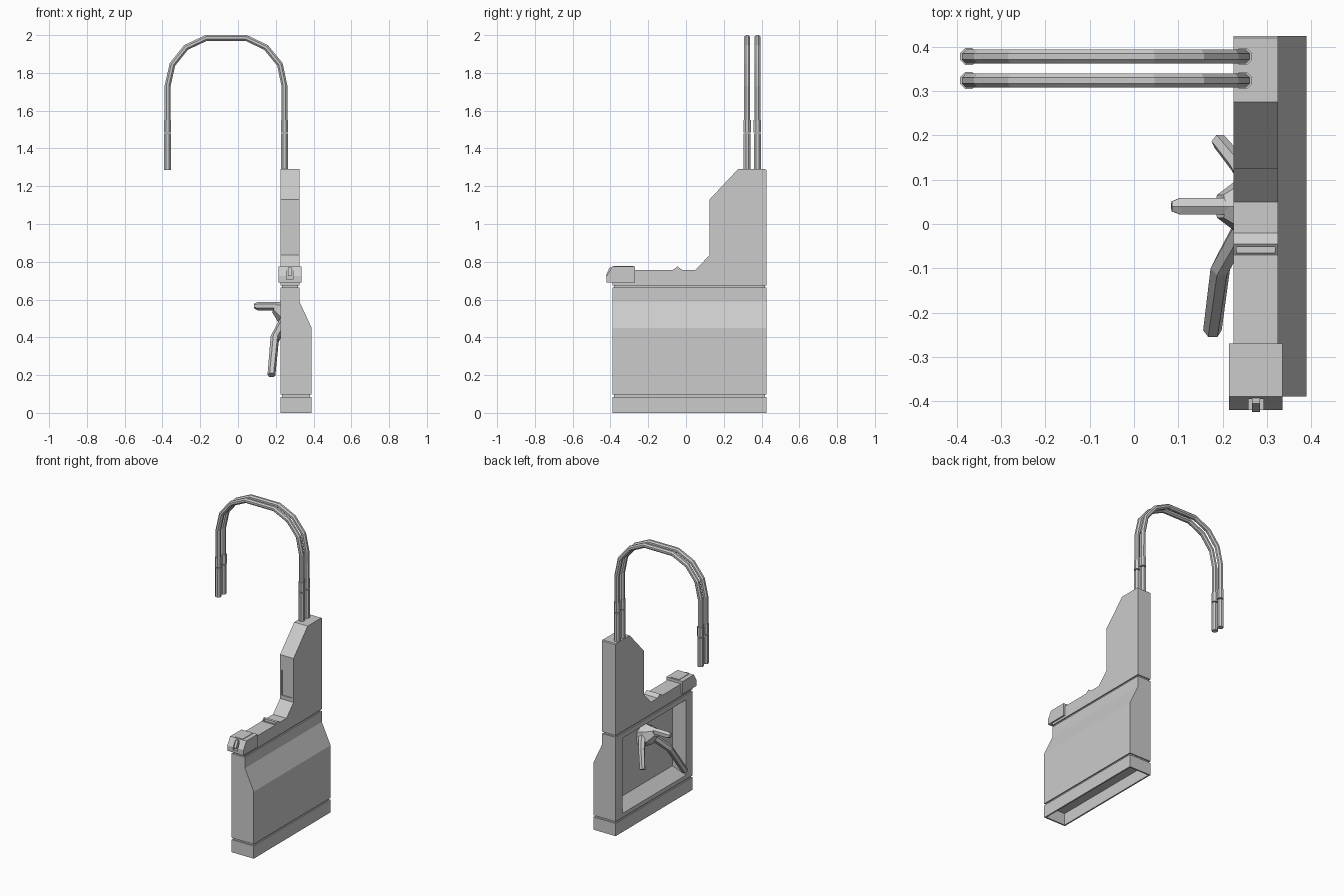
import bpy, bmesh, math
from mathutils import Vector

old = bpy.data.objects.get("Cube")
if old:
    bpy.data.objects.remove(old, do_unlink=True)

grey = bpy.data.materials.new("plain grey")
grey.use_nodes = True
grey.diffuse_color = (0.6, 0.6, 0.6, 1)
grey.node_tree.nodes["Principled BSDF"].inputs["Base Color"].default_value = grey.diffuse_color


def finish(name, bm):
    bmesh.ops.recalc_face_normals(bm, faces=bm.faces)
    mesh = bpy.data.meshes.new(name)
    bm.to_mesh(mesh)
    bm.free()
    mesh.materials.append(grey)
    obj = bpy.data.objects.new(name, mesh)
    bpy.context.collection.objects.link(obj)
    return obj


def loft(name, rings):
    """Skin a list of equal point rings and cap both ends."""
    bm = bmesh.new()
    loops = [[bm.verts.new(p) for p in ring] for ring in rings]
    n = len(loops[0])
    for a, b in zip(loops, loops[1:]):
        for i in range(n):
            j = (i + 1) % n
            bm.faces.new((a[i], a[j], b[j], b[i]))
    bm.faces.new(loops[0])
    bm.faces.new(loops[-1])
    return finish(name, bm)


def slab(name, profile, x0, x1):
    """Extrude a side profile of (y, z) points across x."""
    return loft(name, [[(x, y, z) for y, z in profile] for x in (x0, x1)])


def box(name, x0, x1, y0, y1, z0, z1):
    return slab(name, [(y0, z0), (y1, z0), (y1, z1), (y0, z1)], x0, x1)


def tube(name, path, radii, sides=8):
    """Faceted tube with mitred bends along a path."""
    pts = [Vector(p) for p in path]
    rings = []
    ref = Vector((0, 1, 0))
    for i, p in enumerate(pts):
        before = (p - pts[max(i - 1, 0)]).normalized()
        after = (pts[min(i + 1, len(pts) - 1)] - p).normalized()
        t = (before + after).normalized()
        u = (ref - t * ref.dot(t)).normalized()
        v = t.cross(u)
        ring = []
        for k in range(sides):
            a = 2 * math.pi * (k + 0.5) / sides
            ring.append(p + (u * math.cos(a) + v * math.sin(a)) * radii[i])
        rings.append(ring)
    return loft(name, rings)


def cut(target, cutter):
    cutter.hide_render = True
    mod = target.modifiers.new("cut", "BOOLEAN")
    mod.operation = "DIFFERENCE"
    mod.solver = "EXACT"
    mod.object = cutter
    bpy.context.view_layer.objects.active = target
    bpy.ops.object.modifier_apply(modifier=mod.name)
    bpy.data.objects.remove(cutter, do_unlink=True)


LEFT, RIGHT, WIDE = 0.225, 0.325, 0.39
FRONT, BACK = -0.39, 0.425

# Lower casing: stacked rectangles with two narrow grooves
levels = [(0, WIDE, 0), (0.085, WIDE, 0), (0.085, WIDE, 0.008), (0.097, WIDE, 0.008),
          (0.097, WIDE, 0), (0.45, WIDE, 0), (0.59, RIGHT, 0), (0.663, RIGHT, 0),
          (0.663, RIGHT, 0.008), (0.675, RIGHT, 0.008)]
casing = loft("lower_casing", [
    [(LEFT + d, FRONT + d, z), (x - d, FRONT + d, z), (x - d, BACK - d, z), (LEFT + d, BACK - d, z)]
    for z, x, d in levels])

# Sloping side recess
recess = [(0.2, -0.32, 0.35, 0.12, 0.635), (LEFT, -0.32, 0.35, 0.125, 0.63),
          (0.29, -0.27, 0.30, 0.19, 0.585)]
cut(casing, loft("recess_cutter", [
    [(x, a, c), (x, b, c), (x, b, d), (x, a, d)] for x, a, b, c, d in recess]))

# Open underside with a deeper slot
cut(casing, box("underside_cutter", 0.235, 0.38, FRONT + 0.01, BACK - 0.01, -0.02, 0.08))
cut(casing, box("slot_cutter", 0.31, 0.37, -0.34, 0.38, 0.07, 0.4))

# Upper casing with a rising column and a small ridge
upper = slab("upper_casing", [
    (FRONT, 0.675), (BACK, 0.675), (BACK, 1.285), (0.42, 1.29), (0.275, 1.29),
    (0.125, 1.13), (0.125, 0.835), (0.05, 0.757), (-0.02, 0.757), (-0.045, 0.775),
    (-0.07, 0.757), (-0.27, 0.757), (-0.27, 0.69), (FRONT, 0.69)], LEFT, RIGHT)
cut(upper, box("grip_cutter", 0.237, 0.313, 0.1, 0.131, 0.86, 1.03))
cut(upper, box("ridge_cutter", 0.232, 0.318, -0.066, -0.052, 0.75, 0.8))

# Front latch block with a raised lid strip and a catch
latch = slab("latch_block", [
    (-0.42, 0.69), (-0.27, 0.69), (-0.27, 0.775), (-0.39, 0.775), (-0.42, 0.725)], 0.215, 0.335)
cut(latch, box("latch_slot_cutter", 0.258, 0.292, -0.45, -0.395, 0.705, 0.8))
box("latch_lid", 0.245, 0.305, -0.385, -0.277, 0.77, 0.778)
slab("latch_catch", [(-0.425, 0.725), (-0.39, 0.725), (-0.39, 0.77), (-0.405, 0.77)], 0.266, 0.284)

# Twin hooked pipes with thicker sleeves at both ends
arch = [(-0.373, 1.5), (-0.373, 1.73), (-0.347, 1.845), (-0.275, 1.935), (-0.168, 1.985),
        (0.043, 1.985), (0.148, 1.935), (0.222, 1.845), (0.246, 1.73), (0.246, 1.5)]
for side, y in (("front", 0.324), ("back", 0.378)):
    tube(side + "_pipe", [(x, y, z) for x, z in arch], [0.017] * len(arch))
    for end, x in (("outer", -0.373), ("inner", 0.246)):
        tube(f"{side}_{end}_sleeve", [(x, y, 1.285), (x, y, 1.478)], [0.02] * 2)
        tube(f"{side}_{end}_collar", [(x, y, 1.485), (x, y, 1.55)], [0.021] * 2)

# Three-pronged valve in the recess
tube("valve_hub", [(0.295, 0.04, 0.52), (0.24, 0.04, 0.535), (0.195, 0.04, 0.56)],
     [0.08, 0.065, 0.03], 6)
tube("valve_spout", [(0.24, 0.04, 0.565), (0.105, 0.04, 0.565), (0.085, 0.04, 0.567)],
     [0.022, 0.022, 0.013], 6)
tube("short_prong", [(0.265, 0.085, 0.53), (0.235, 0.135, 0.47), (0.192, 0.187, 0.365)],
     [0.024, 0.021, 0.018], 6)
tube("long_prong", [(0.255, 0.01, 0.51), (0.195, -0.1, 0.4), (0.177, -0.24, 0.2)],
     [0.024, 0.023, 0.021], 6)
